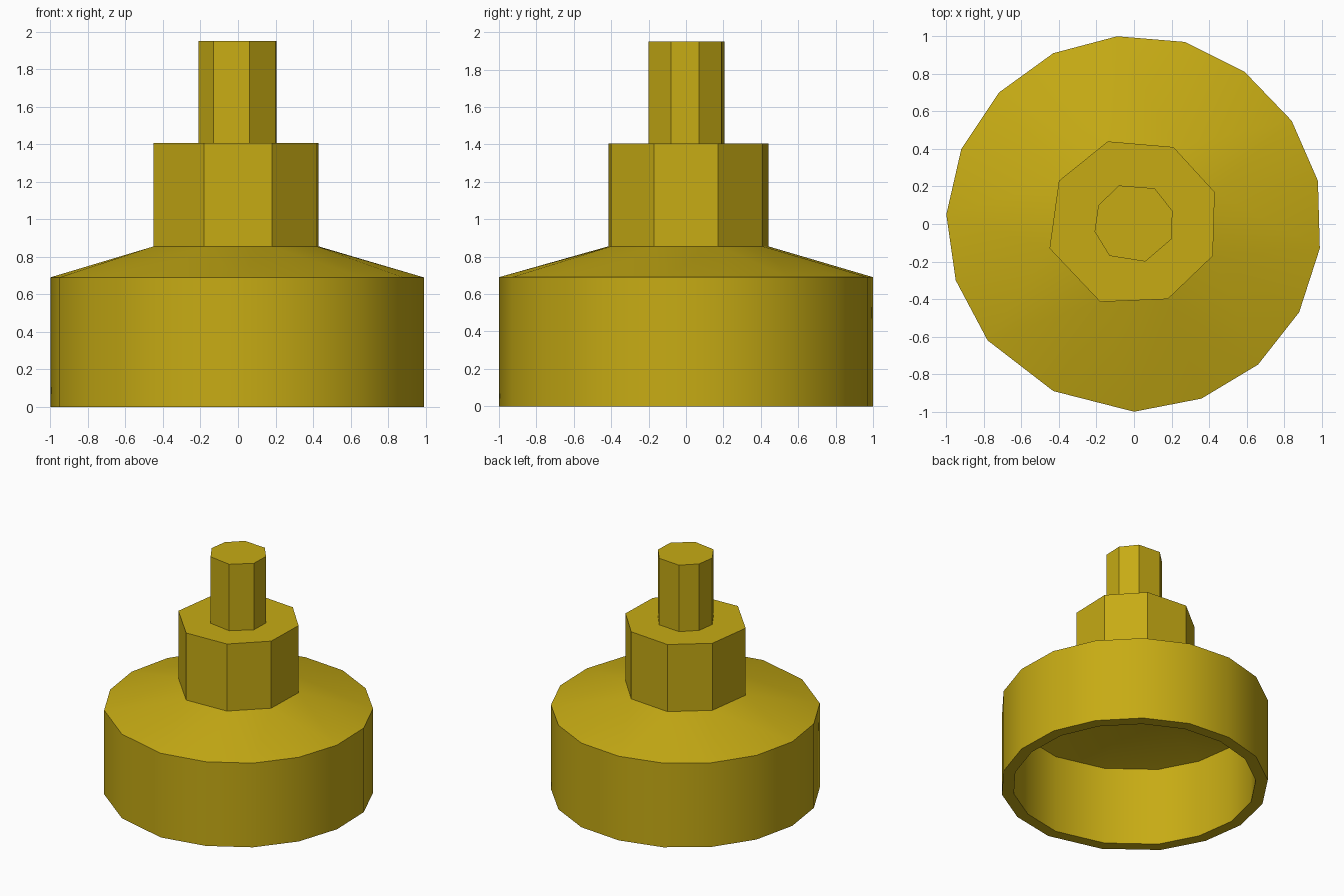
import bpy, bmesh
from math import atan2, pi

if "Cube" in bpy.data.objects:
    bpy.data.objects.remove(bpy.data.objects["Cube"])

# Hand-cut outlines seen from the top
DRUM = [(-.09, 1), (.27, .97), (.59, .81), (.84, .55), (.98, .23), (.99, -.13),
        (.88, -.47), (.66, -.75), (.36, -.93), (0, -1), (-.43, -.89), (-.78, -.62),
        (-.95, -.30), (-1, .05), (-.92, .40), (-.72, .70), (-.43, .91)]
COLLAR = [(-.14, .44), (.21, .41), (.43, .17), (.42, -.17), (.18, -.40),
          (-.18, -.415), (-.45, -.13), (-.40, .23)]
STEM = [(-.08, .205), (.11, .19), (.205, .07), (.20, -.08), (.06, -.20),
        (-.13, -.17), (-.21, -.04), (-.19, .10)]


def ring(bm, outline, z, scale=1.0):
    pts = sorted(outline, key=lambda p: atan2(p[1], p[0]))
    return [bm.verts.new((x * scale, y * scale, z)) for x, y in pts]


def loft(bm, a, b):
    """Join two rings, matching corners by their angle."""
    if len(a) == len(b):
        for i in range(len(a)):
            j = (i + 1) % len(a)
            bm.faces.new((a[i], a[j], b[j], b[i]))
        return

    def angle(r, k):
        v = r[k % len(r)].co
        return atan2(v.y, v.x) + 2 * pi * (k // len(r))
    i = j = 0
    while i < len(a) or j < len(b):
        p, q = a[i % len(a)], b[j % len(b)]
        step_a = angle(a, i) + angle(a, i + 1) <= angle(b, j) + angle(b, j + 1)
        if j == len(b) or (i < len(a) and step_a):
            bm.faces.new((p, a[(i + 1) % len(a)], q))
            i += 1
        else:
            bm.faces.new((p, b[(j + 1) % len(b)], q))
            j += 1


bm = bmesh.new()
rings = [
    # hollow underside
    ring(bm, COLLAR, .77, .85), ring(bm, DRUM, .645, .91), ring(bm, DRUM, 0, .91),
    # drum wall and sloped shoulder
    ring(bm, DRUM, 0), ring(bm, DRUM, .69), ring(bm, COLLAR, .855),
    # collar and stem
    ring(bm, COLLAR, 1.405), ring(bm, STEM, 1.405), ring(bm, STEM, 1.95),
]
for lower, upper in zip(rings, rings[1:]):
    loft(bm, lower, upper)
bm.faces.new(rings[0])
bm.faces.new(rings[-1])
bmesh.ops.recalc_face_normals(bm, faces=bm.faces)

mesh = bpy.data.meshes.new("stepped_cap")
bm.to_mesh(mesh)
bm.free()
cap = bpy.data.objects.new("stepped_cap", mesh)
bpy.context.collection.objects.link(cap)

# Brass colour
brass = bpy.data.materials.new("brass")
brass.diffuse_color = (.57, .41, .007, 1)
brass.use_nodes = True
brass.node_tree.nodes["Principled BSDF"].inputs["Base Color"].default_value = brass.diffuse_color
mesh.materials.append(brass)

# Smooth round drum, crisp collar and stem
bpy.context.view_layer.objects.active = cap
cap.select_set(True)
bpy.ops.object.shade_smooth_by_angle(angle=pi / 6)
